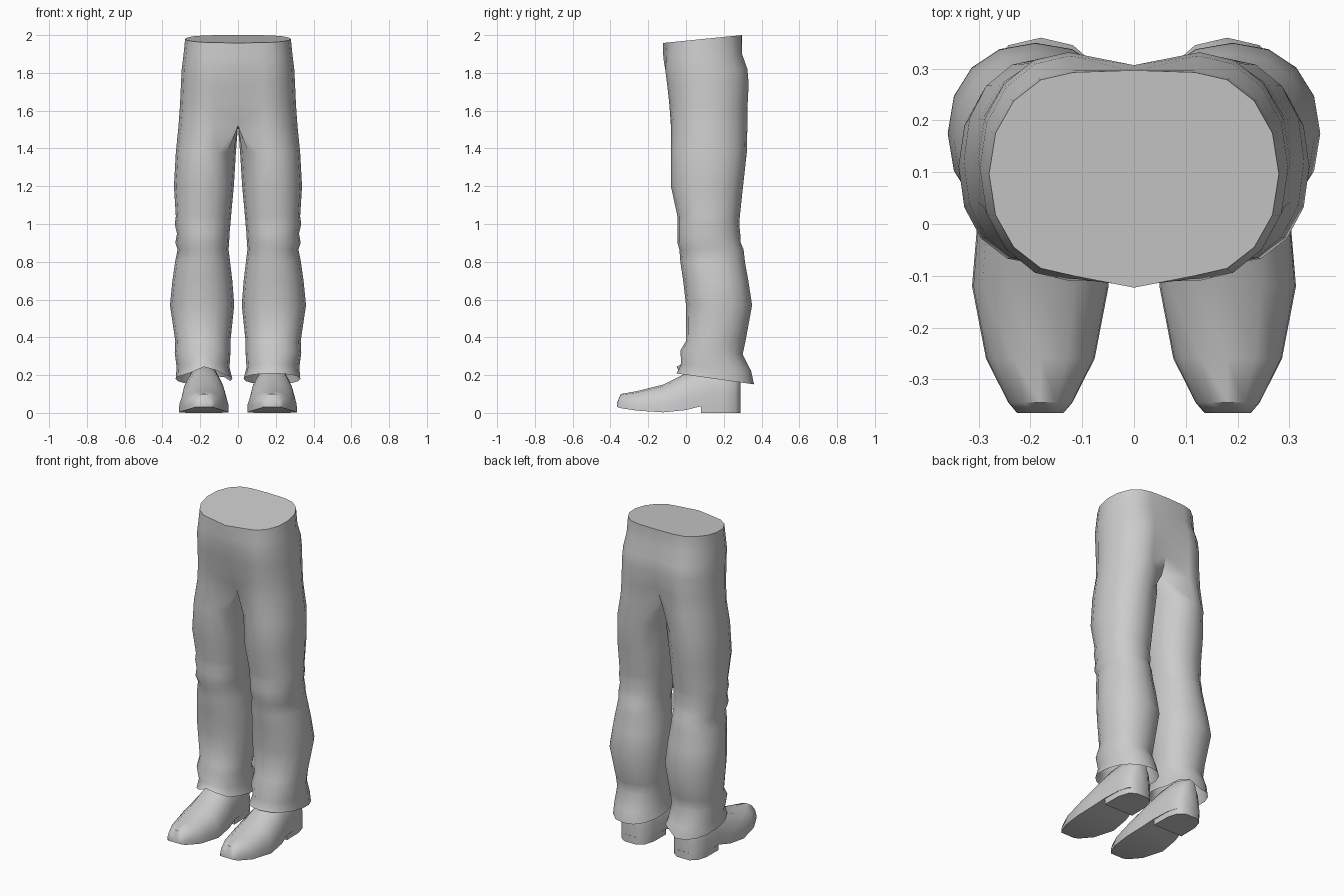
import bpy, bmesh, math

if "Cube" in bpy.data.objects:
    bpy.data.objects.remove(bpy.data.objects["Cube"])

N = 16


def power(v, e):
    return math.copysign(abs(v) ** e, v)


def finish(bm, name):
    bmesh.ops.remove_doubles(bm, verts=bm.verts, dist=0.0005)
    bmesh.ops.recalc_face_normals(bm, faces=bm.faces)
    me = bpy.data.meshes.new(name)
    bm.to_mesh(me)
    bm.free()
    ob = bpy.data.objects.new(name, me)
    bpy.context.collection.objects.link(ob)
    bpy.ops.object.select_all(action='DESELECT')
    ob.select_set(True)
    bpy.context.view_layer.objects.active = ob
    bpy.ops.object.shade_smooth_by_angle(angle=math.radians(48))
    return ob


def loft(bm, rings):
    rows = [[bm.verts.new(p) for p in r] for r in rings]
    for a, b in zip(rows, rows[1:]):
        n = len(a)
        for i in range(n):
            f = (a[i], a[(i + 1) % n], b[(i + 1) % n], b[i])
            # no wall on the centre plane between the two trouser halves
            if all(abs(v.co.x) < 1e-4 for v in f):
                continue
            bm.faces.new(f)
    return rows


def leg_ring(z, xi, xo, yf, yb, tilt=0):
    cx, rx, cy, ry = (xi + xo) / 2, (xo - xi) / 2, (yf + yb) / 2, (yb - yf) / 2
    pts = []
    for i in range(N):
        a = 2 * math.pi * i / N
        y = cy + ry * power(math.sin(a), 0.92)
        pts.append((cx + rx * power(math.cos(a), 0.92), y, z + tilt * (y - cy)))
    return pts


def hip_ring(z, xo, yf, yb, mid_f, mid_b, tilt=0):
    # outer half is an arc, inner half lies on the centre plane
    cx, cy, ry = xo * 0.42, (yf + yb) / 2, (yb - yf) / 2
    pts = []
    for i in range(N):
        a = 2 * math.pi * i / N
        if N // 4 < i < 3 * N // 4:
            t = (i - N // 4 - 1) / (N // 2 - 2)
            x, y = 0, mid_b + (mid_f - mid_b) * t
        else:
            x = cx + (xo - cx) * math.cos(a)
            y = cy + ry * power(math.sin(a), 0.95)
        pts.append((x, y, z + tilt * (y - cy)))
    return pts


# leg rings: z, inner x, outer x, front y, back y, tilt
LEG = [(0.18, 0.03, 0.33, -0.05, 0.36, -0.14), (0.24, 0.045, 0.325, -0.025, 0.345, -0.1),
       (0.32, 0.04, 0.335, -0.03, 0.30, -0.06), (0.38, 0.04, 0.332, 0.0, 0.315, 0),
       (0.57, 0.02, 0.36, 0.0, 0.35, 0), (0.70, 0.03, 0.347, -0.015, 0.33, 0),
       (0.80, 0.042, 0.333, -0.03, 0.312, 0), (0.865, 0.05, 0.32, -0.035, 0.305, 0),
       (0.90, 0.047, 0.332, -0.045, 0.29, 0), (0.95, 0.045, 0.323, -0.045, 0.287, 0),
       (1.00, 0.04, 0.335, -0.045, 0.282, 0), (1.04, 0.037, 0.329, -0.045, 0.285, 0),
       (1.20, 0.022, 0.339, -0.08, 0.302, 0), (1.38, 0.011, 0.329, -0.08, 0.322, 0)]
# hip rings: z, outer x, front y, back y, centre front y, centre back y, tilt
HIP = [(1.52, 0.315, -0.08, 0.325, -0.015, 0.24, 0), (1.63, 0.307, -0.088, 0.326, -0.06, 0.285, 0),
       (1.74, 0.302, -0.10, 0.332, -0.09, 0.305, 0), (1.82, 0.298, -0.11, 0.325, -0.11, 0.307, 0),
       (1.89, 0.289, -0.105, 0.297, -0.12, 0.295, 0.05), (1.98, 0.28, -0.10, 0.293, -0.123, 0.297, 0.1)]

# trousers: both halves welded along the centre
bm = bmesh.new()
for side in (-1, 1):
    rings = [leg_ring(*r) for r in LEG] + [hip_ring(*r) for r in HIP]
    # rumpled cuff on one leg
    if side < 0:
        for i, dz in ((12, 0.035), (11, 0.02), (13, 0.01), (5, 0.04), (6, 0.03)):
            x, y, z = rings[0][i]
            rings[0][i] = (x, y, z + dz)
    rows = loft(bm, [[(side * x, y, z) for x, y, z in r] for r in rings])
    bm.faces.new(rows[-1])
finish(bm, "trousers")


# shoe sections: y, half width, bottom z, top z
SHOE = [(-0.365, 0.045, 0.032, 0.055), (-0.345, 0.062, 0.025, 0.10), (-0.26, 0.105, 0.012, 0.115),
        (-0.12, 0.132, 0.003, 0.15), (0.0, 0.122, 0.015, 0.21), (0.08, 0.106, 0.035, 0.245),
        (0.20, 0.10, 0.035, 0.26), (0.26, 0.082, 0.035, 0.25), (0.288, 0.045, 0.035, 0.24)]
HALF = [(1.0, 0.0), (0.98, 0.3), (0.85, 0.65), (0.5, 0.93)]
SECTION = HALF + [(0, 1)] + [(-x, z) for x, z in reversed(HALF)]
# heel block outline
HEEL = [(-0.10, 0.08), (0.10, 0.08), (0.098, 0.2), (0.08, 0.26), (0.043, 0.289),
        (-0.043, 0.289), (-0.08, 0.26), (-0.098, 0.2)]

for side, label in ((-1, "right"), (1, "left")):
    cx = side * 0.181
    bm = bmesh.new()
    rows = loft(bm, [[(cx + w * u, y, zb + (zt - zb) * v) for u, v in SECTION]
                     for y, w, zb, zt in SHOE])
    bm.faces.new(rows[0])
    bm.faces.new(rows[-1])
    finish(bm, label + "_shoe")

    bm = bmesh.new()
    rows = loft(bm, [[(cx + x, y, z) for x, y in HEEL] for z in (0, 0.045)])
    bm.faces.new(rows[0])
    bm.faces.new(rows[1])
    finish(bm, label + "_heel")
